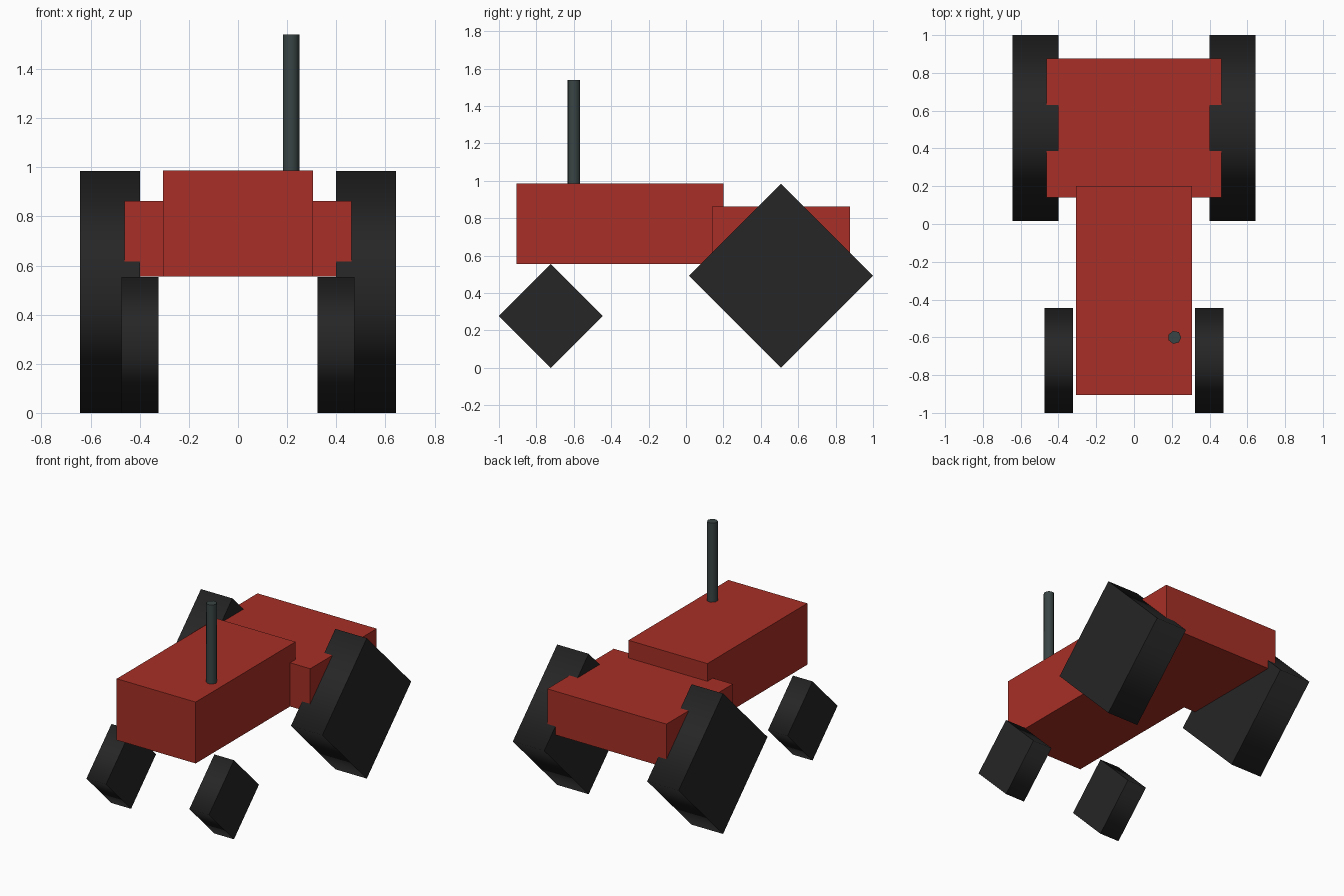
import bpy, bmesh, math
from mathutils import Matrix, Vector

if "Cube" in bpy.data.objects:
    bpy.data.objects.remove(bpy.data.objects["Cube"], do_unlink=True)


def material(name, colour):
    mat = bpy.data.materials.new(name)
    mat.use_nodes = True
    mat.diffuse_color = (*colour, 1)
    mat.node_tree.nodes["Principled BSDF"].inputs["Base Color"].default_value = (*colour, 1)
    return mat


red = material("red paint", (0.39, 0.028, 0.019))
rubber = material("black rubber", (0.019, 0.019, 0.019))
steel = material("dark steel", (0.042, 0.058, 0.058))


def add_object(name, bm, mat):
    mesh = bpy.data.meshes.new(name)
    bm.to_mesh(mesh)
    bm.free()
    mesh.materials.append(mat)
    obj = bpy.data.objects.new(name, mesh)
    bpy.context.collection.objects.link(obj)
    return obj


def box(name, low, high, mat):
    low, high = Vector(low), Vector(high)
    bm = bmesh.new()
    bmesh.ops.create_cube(bm, size=1)
    bmesh.ops.scale(bm, vec=high - low, verts=bm.verts)
    bmesh.ops.translate(bm, vec=(low + high) / 2, verts=bm.verts)
    return add_object(name, bm, mat)


def prism(name, sides, radius, length, centre, rotation, mat):
    """Few-sided cylinder with smooth sides and crisp flat ends."""
    bm = bmesh.new()
    bmesh.ops.create_cone(bm, cap_ends=True, segments=sides, radius1=radius,
                          radius2=radius, depth=length)
    bm.normal_update()
    for face in bm.faces:
        face.smooth = abs(face.normal.z) < 0.5
        if not face.smooth:
            for edge in face.edges:
                edge.smooth = False
    bmesh.ops.transform(bm, matrix=Matrix.Translation(centre) @ rotation, verts=bm.verts)
    return add_object(name, bm, mat)


# Bodywork
box("hood", (-0.306, -0.906, 0.556), (0.306, 0.2, 0.986), red)
box("rear_body", (-0.462, 0.14, 0.556), (0.462, 0.876, 0.862), red)

# Diamond wheels, standing on a corner
across = Matrix.Rotation(math.pi / 2, 4, "Y")
for side, sign in (("left", 1), ("right", -1)):
    prism("front_wheel_" + side, 4, 0.277, 0.152, (sign * 0.399, -0.723, 0.277), across, rubber)
    prism("rear_wheel_" + side, 4, 0.492, 0.244, (sign * 0.521, 0.508, 0.492), across, rubber)

# Exhaust stack on the left of the hood
prism("exhaust_pipe", 7, 0.035, 0.6, (0.215, -0.6, 1.24),
      Matrix.Rotation(-math.pi / 2, 4, "Z"), steel)
